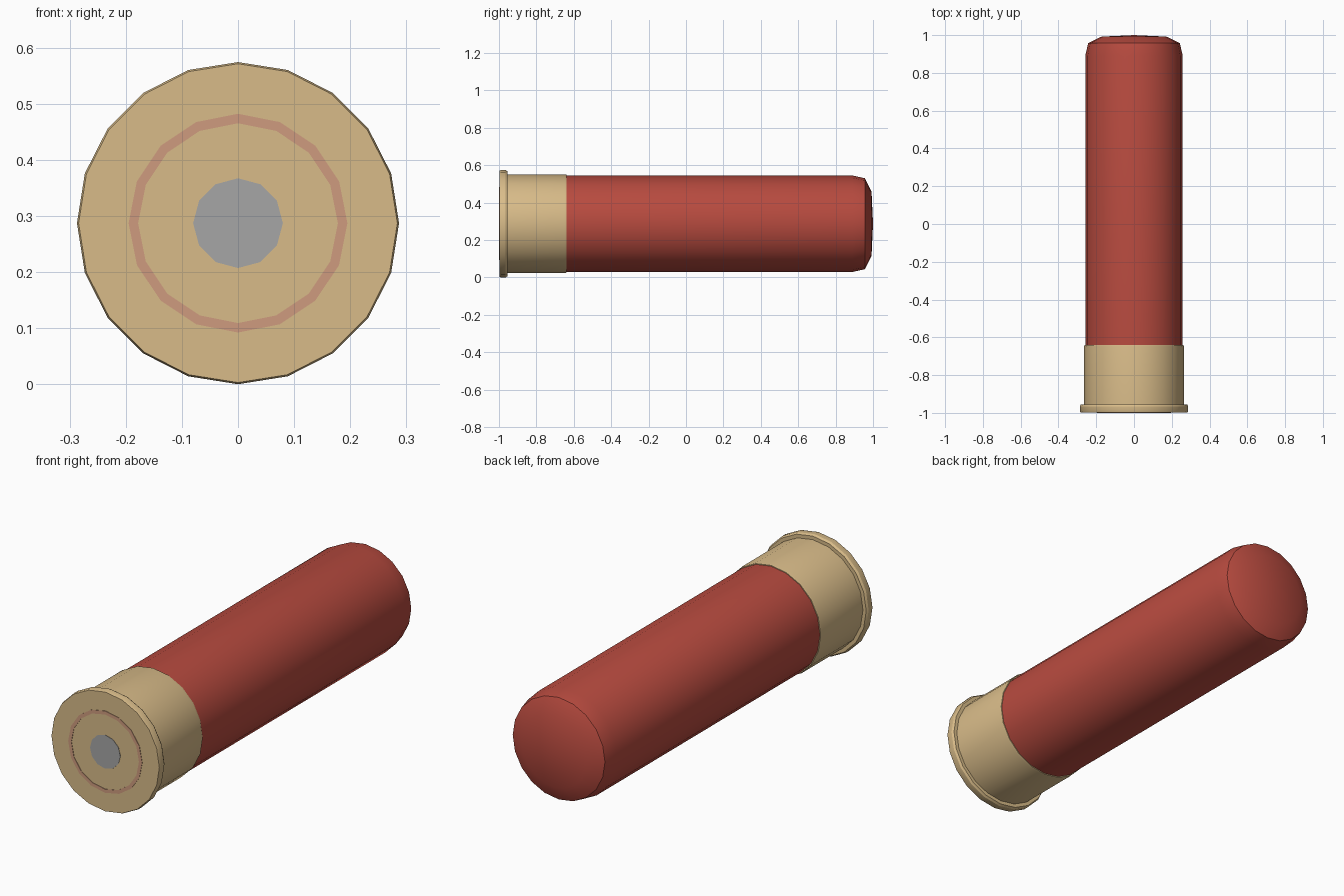
import bpy, bmesh, math

if "Cube" in bpy.data.objects:
    bpy.data.objects.remove(bpy.data.objects["Cube"])

CZ = 0.287  # height of the long axis


def material(name, rgb):
    m = bpy.data.materials.new(name)
    m.diffuse_color = (*rgb, 1)
    m.use_nodes = True
    m.node_tree.nodes["Principled BSDF"].inputs["Base Color"].default_value = m.diffuse_color
    return m


def lathe(name, profile, sides, mat, closed=False):
    """Revolve (radius, y) points about the long axis."""
    bm = bmesh.new()
    rings = []
    for r, y in profile:
        if r == 0:
            rings.append([bm.verts.new((0, y, CZ))] * sides)
        else:
            angles = [2 * math.pi * i / sides for i in range(sides)]
            rings.append([bm.verts.new((r * math.sin(a), y, CZ + r * math.cos(a))) for a in angles])
    pairs = list(zip(rings, rings[1:]))
    if closed:
        pairs.append((rings[-1], rings[0]))
    for a, b in pairs:
        for i in range(sides):
            j = (i + 1) % sides
            quad = [a[i], a[j], b[j], b[i]]
            bm.faces.new(list(dict.fromkeys(quad)))
    bmesh.ops.recalc_face_normals(bm, faces=bm.faces)
    mesh = bpy.data.meshes.new(name)
    bm.to_mesh(mesh)
    bm.free()
    mesh.materials.append(mat)
    ob = bpy.data.objects.new(name, mesh)
    bpy.context.collection.objects.link(ob)
    bpy.ops.object.select_all(action='DESELECT')
    ob.select_set(True)
    bpy.context.view_layer.objects.active = ob
    bpy.ops.object.shade_smooth_by_angle(angle=math.radians(30))
    return ob


brass = material("brass", (0.69, 0.50, 0.25))
red = material("red_plastic", (0.48, 0.07, 0.05))
pink = material("ring_tint", (0.62, 0.33, 0.21))
steel = material("primer_grey", (0.38, 0.38, 0.38))

# Brass head with rim
lathe("brass_head", [(0, -0.998), (0.284, -0.998), (0.287, -0.99), (0.287, -0.965),
                     (0.281, -0.955), (0.264, -0.955), (0.264, -0.65),
                     (0.262, -0.64), (0.25, -0.64), (0, -0.64)], 20, brass)

# Red hull with a slightly domed, folded end
lathe("hull", [(0, -0.66), (0.258, -0.66), (0.258, 0.89), (0.243, 0.957),
               (0.172, 0.992), (0, 1.0)], 20, red)

# Coloured ring and primer on the base
lathe("base_ring", [(0.178, -0.99), (0.178, -1.0), (0.195, -1.0), (0.195, -0.99)], 16, pink, closed=True)
lathe("primer", [(0, -1.0), (0.08, -1.0), (0.08, -0.99), (0, -0.99)], 12, steel)
